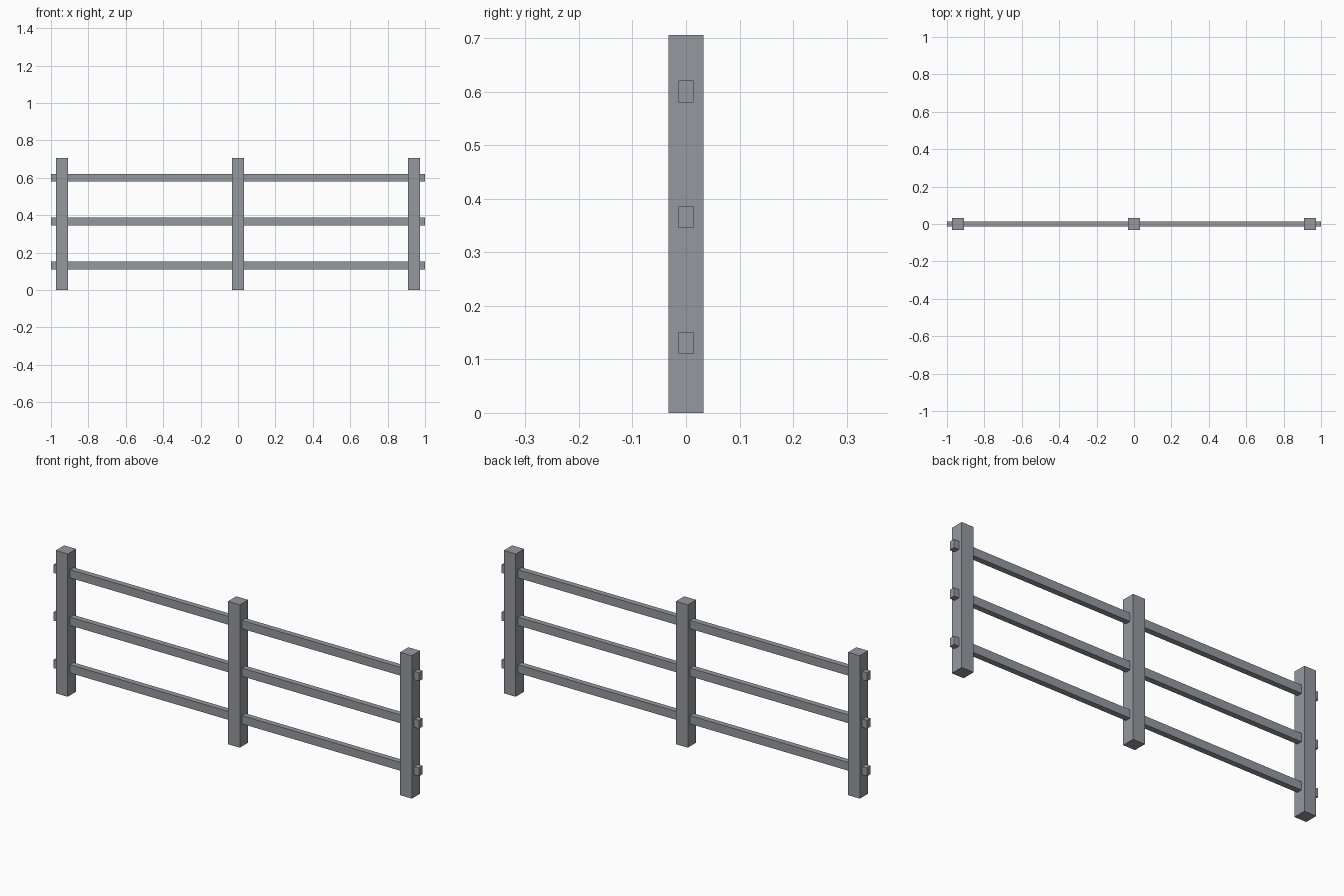
import bpy

cube = bpy.data.objects.get("Cube")
if cube:
    bpy.data.objects.remove(cube, do_unlink=True)

# Single grey material
grey = bpy.data.materials.new("steel_grey")
grey.use_nodes = True
colour = (0.30, 0.32, 0.35, 1)
grey.diffuse_color = colour
grey.node_tree.nodes["Principled BSDF"].inputs["Base Color"].default_value = colour


def box(name, size, centre):
    bpy.ops.mesh.primitive_cube_add(size=1, location=centre)
    obj = bpy.context.object
    obj.name = name
    obj.scale = size
    bpy.ops.object.transform_apply(location=False, rotation=False, scale=True)
    obj.data.materials.append(grey)
    return obj


# Upright posts
POST_HEIGHT, POST_WIDTH = 0.706, 0.065
for name, x in (("right", -0.941), ("middle", 0), ("left", 0.941)):
    box(name + "_post", (POST_WIDTH, POST_WIDTH, POST_HEIGHT), (x, 0, POST_HEIGHT / 2))

# Horizontal rails running through the posts
for name, z in (("lower", 0.131), ("middle", 0.366), ("upper", 0.601)):
    box(name + "_rail", (2, 0.028, 0.041), (0, 0, z))
